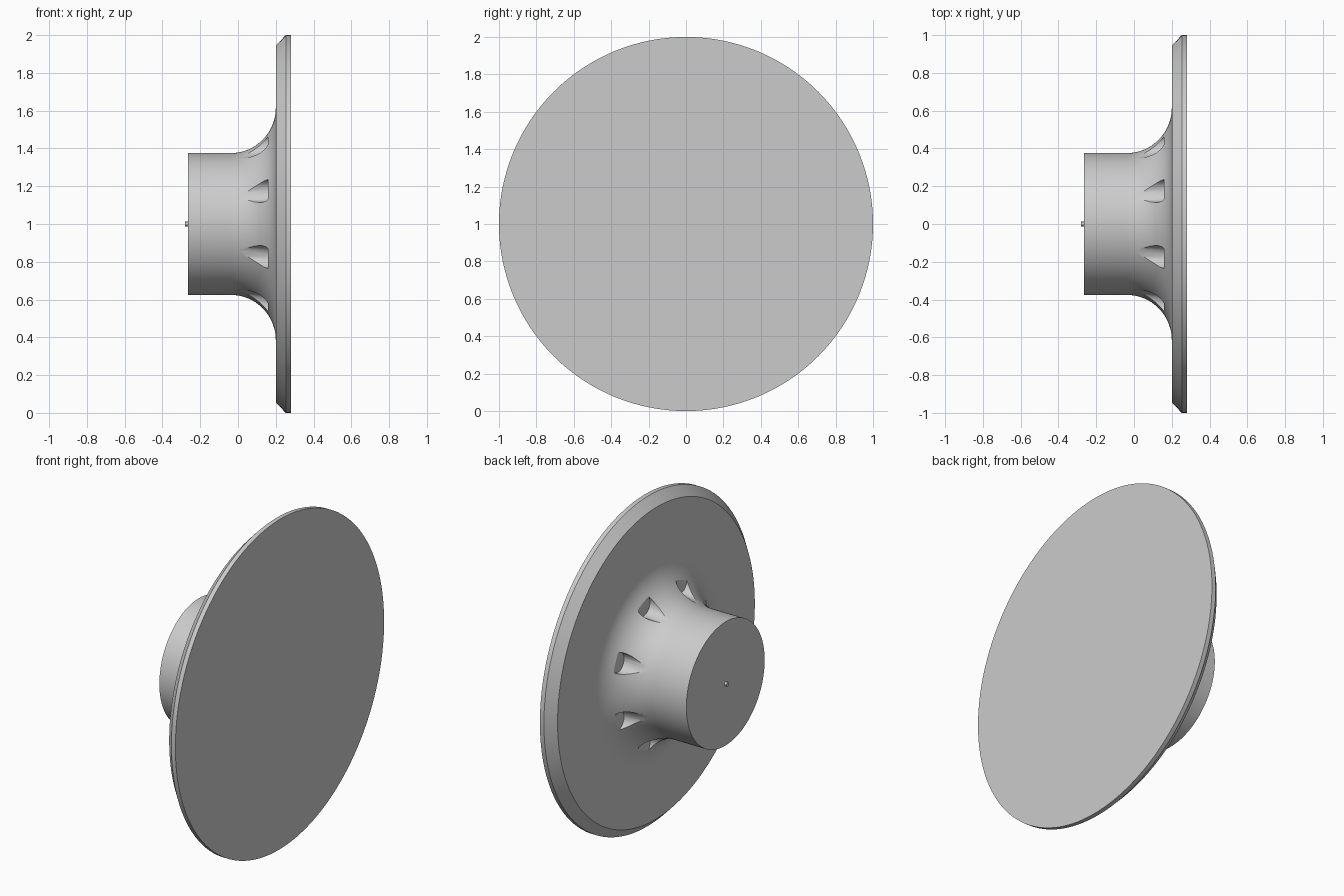
import bpy, bmesh, math
from math import sin, cos, pi

old = bpy.data.objects.get("Cube")
if old:
    bpy.data.objects.remove(old, do_unlink=True)

AXIS_Z = 1.0  # height of the turning axis, which runs along x


def make_material(name, rgb):
    mat = bpy.data.materials.new(name)
    mat.use_nodes = True
    mat.diffuse_color = (*rgb, 1)
    mat.node_tree.nodes["Principled BSDF"].inputs["Base Color"].default_value = (*rgb, 1)
    return mat


grey = make_material("light grey", (0.6, 0.6, 0.6))


def make_solid(name, rings, segments):
    """Closed solid from rings given as (x, radius, centre_y, centre_z)."""
    bm = bmesh.new()
    loops = []
    for x, r, cy, cz in rings:
        loops.append([bm.verts.new((x, cy + r * cos(2 * pi * i / segments),
                                    cz + r * sin(2 * pi * i / segments)))
                      for i in range(segments)])
    for a, b in zip(loops, loops[1:]):
        for i in range(segments):
            j = (i + 1) % segments
            bm.faces.new((a[i], a[j], b[j], b[i]))
    bm.faces.new(loops[0])
    bm.faces.new(loops[-1])
    bmesh.ops.recalc_face_normals(bm, faces=bm.faces)
    mesh = bpy.data.meshes.new(name)
    bm.to_mesh(mesh)
    bm.free()
    mesh.materials.append(grey)
    obj = bpy.data.objects.new(name, mesh)
    bpy.context.collection.objects.link(obj)
    return obj


def activate(obj):
    bpy.ops.object.select_all(action='DESELECT')
    obj.select_set(True)
    bpy.context.view_layer.objects.active = obj


# Turned body: hub, flared fillet, flat back, bevelled rim and flat face
HUB_R, FILLET, BACK_X = 0.375, 0.24, 0.20
profile = [(-0.265, HUB_R)]
for i in range(17):
    t = i / 16 * pi / 2
    profile.append((BACK_X - FILLET + FILLET * sin(t),
                    HUB_R + FILLET - FILLET * cos(t)))
profile += [(BACK_X, 0.945), (0.253, 1.0), (0.28, 1.0)]
body = make_solid("flanged_knob_body", [(x, r, 0, AXIS_Z) for x, r in profile], 128)

# Eight round-ended pockets sunk into the fillet, leaning slightly outward
for k in range(8):
    a = (k + 0.5) * pi / 4
    rings = [(x, 0.06, r * cos(a), AXIS_Z + r * sin(a))
             for x, r in ((-0.03, 0.437), (0.16, 0.460))]
    cutter = make_solid("pocket_cutter", rings, 32)
    cutter.hide_render = True
    activate(body)
    mod = body.modifiers.new("pocket", 'BOOLEAN')
    mod.operation = 'DIFFERENCE'
    mod.solver = 'EXACT'
    mod.object = cutter
    bpy.ops.object.modifier_apply(modifier=mod.name)
    bpy.data.objects.remove(cutter, do_unlink=True)

# Small pin at the centre of the hub end
pin = make_solid("centre_pin", [(-0.28, 0.012, 0, AXIS_Z), (-0.26, 0.012, 0, AXIS_Z)], 16)

for obj in (body, pin):
    activate(obj)
    bpy.ops.object.shade_smooth_by_angle(angle=math.radians(30))
